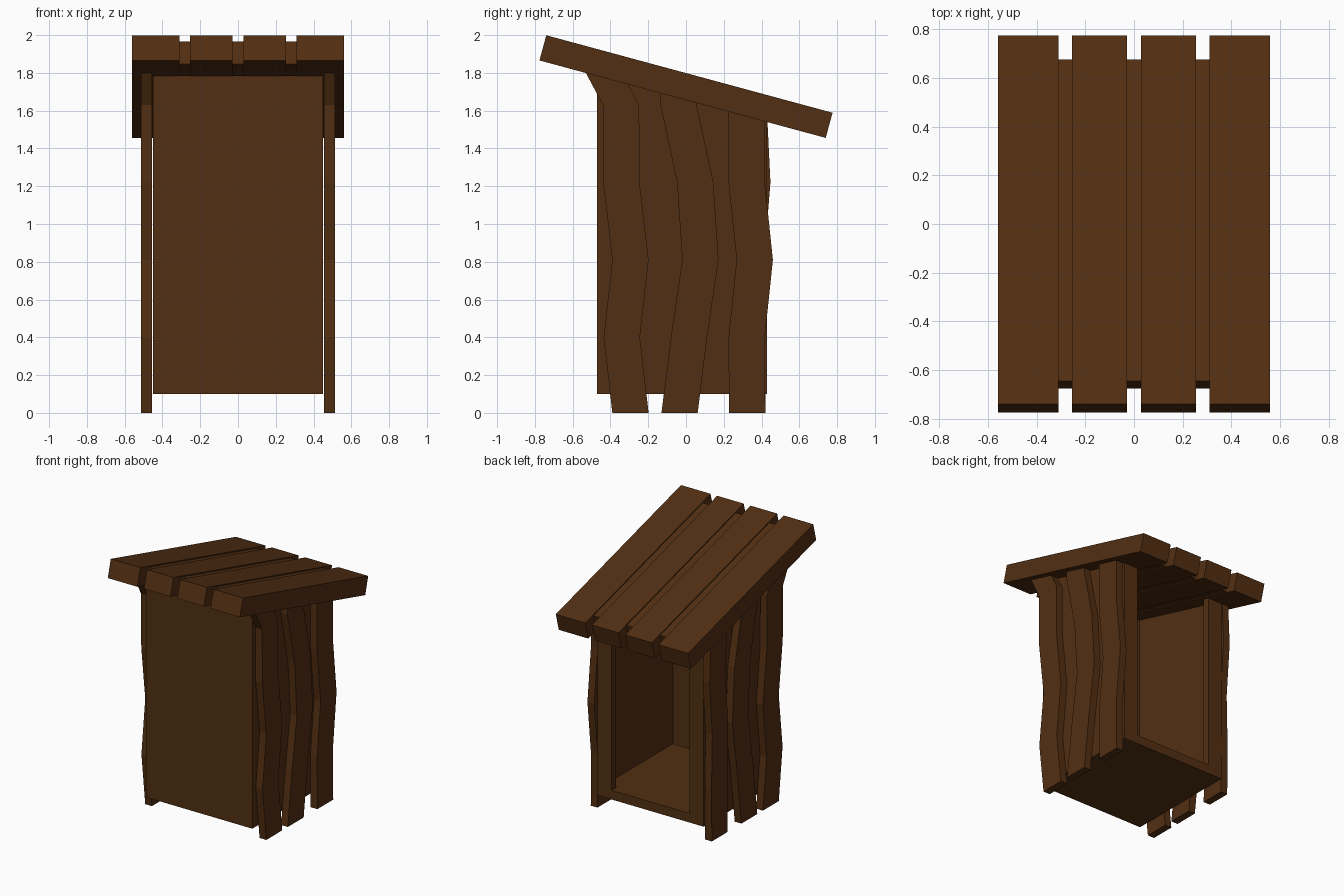
import bpy, bmesh, math

if "Cube" in bpy.data.objects:
    bpy.data.objects.remove(bpy.data.objects["Cube"])

wood = bpy.data.materials.new("dark brown wood")
wood.diffuse_color = (0.085, 0.028, 0.006, 1)
wood.use_nodes = True
wood.node_tree.nodes["Principled BSDF"].inputs["Base Color"].default_value = wood.diffuse_color

SLOPE = -0.2706


def roof_z(y, lift=0.0):
    """Height of the roof underside at depth y."""
    return 1.656 + SLOPE * y + lift


def prism(name, profile, x0, x1):
    """Extrude a (y, z) profile along x from x0 to x1."""
    bm = bmesh.new()
    face = bm.faces.new([bm.verts.new((x0, y, z)) for y, z in profile])
    ext = bmesh.ops.extrude_face_region(bm, geom=[face])
    moved = [v for v in ext["geom"] if isinstance(v, bmesh.types.BMVert)]
    bmesh.ops.translate(bm, verts=moved, vec=(x1 - x0, 0, 0))
    bmesh.ops.recalc_face_normals(bm, faces=bm.faces)
    me = bpy.data.meshes.new(name)
    bm.to_mesh(me)
    bm.free()
    me.materials.append(wood)
    ob = bpy.data.objects.new(name, me)
    bpy.context.collection.objects.link(ob)
    return ob


def upright(name, x0, x1, y0, y1, z0=0.1):
    """Vertical panel whose top is cut to the roof slope."""
    prism(name, [(y0, z0), (y1, z0), (y1, roof_z(y1, 0.003)), (y0, roof_z(y0, 0.003))], x0, x1)


# Box body: front wall, floor, side walls and back posts, open at the back
upright("front_wall", -0.45, 0.45, -0.47, -0.44)
prism("floor", [(-0.44, 0.1), (0.43, 0.1), (0.43, 0.17), (-0.44, 0.17)], -0.45, 0.45)
for side, s in (("left", -1), ("right", 1)):
    upright(side + "_wall", s * 0.42, s * 0.45, -0.44, 0.375, 0.17)
    upright(side + "_back_post", s * 0.33, s * 0.45, 0.375, 0.43, 0.17)

# Wavy side planks: front-edge y at each height, constant width
HEIGHTS = [0, 0.4, 0.81, 1.22, 1.63]
WIDTH = 0.192
front = [-0.39, -0.436, -0.39, -0.438, -0.44]
middle = [-0.13, -0.08, -0.02, -0.047, -0.135]
rear_right = [0.228, 0.225, 0.268, 0.225, 0.225]
rear_left = [0.228, 0.232, 0.222, 0.255, 0.235]


def plank(name, edge, lean, x0, x1):
    """lean = dy/dz above the last listed height, up to the roof."""
    def side_line(offset):
        pts = [(y + offset, z) for y, z in zip(edge, HEIGHTS)]
        y, z = pts[-1]
        top = (roof_z(y, 0.004) - z) / (1 - SLOPE * lean)
        if top < 0.01:                      # roof is lower than the last height
            (ya, za) = pts[-2]
            k = (y - ya) / (z - za)
            pts.pop()
            rise = (roof_z(ya, 0.004) - za) / (1 - SLOPE * k)
            pts.append((ya + k * rise, za + rise))
        else:
            pts.append((y + lean * top, z + top))
        return pts
    prism(name, side_line(0) + side_line(WIDTH)[::-1], x0, x1)


for side, s, rear in (("left", -1, rear_left), ("right", 1, rear_right)):
    plank(side + "_front_plank", front, -0.53, s * 0.456, s * 0.513)
    plank(side + "_middle_plank", middle, 0, s * 0.456, s * 0.513)
    plank(side + "_rear_plank", rear, 0, s * 0.456, s * 0.513)

# Sloped roof: boards with slightly shorter, thinner strips between them
ANGLE = math.atan(SLOPE)


def roof_board(name, x0, x1, length, thick):
    c, s = math.cos(ANGLE), math.sin(ANGLE)
    prof = []
    for u, v in ((-1, -1), (1, -1), (1, 1), (-1, 1)):
        a, b = u * length / 2, v * thick / 2
        prof.append((a * c - b * s, 1.7275 + a * s + b * c))
    prism(name, prof, x0, x1)


for i, (a, b) in enumerate([(-0.56, -0.31), (-0.254, -0.029), (0.029, 0.254), (0.31, 0.56)]):
    roof_board(f"roof_board_{i + 1}", a, b, 1.57, 0.138)
for i, (a, b) in enumerate([(-0.31, -0.254), (-0.029, 0.029), (0.254, 0.31)]):
    roof_board(f"roof_strip_{i + 1}", a, b, 1.37, 0.122)
